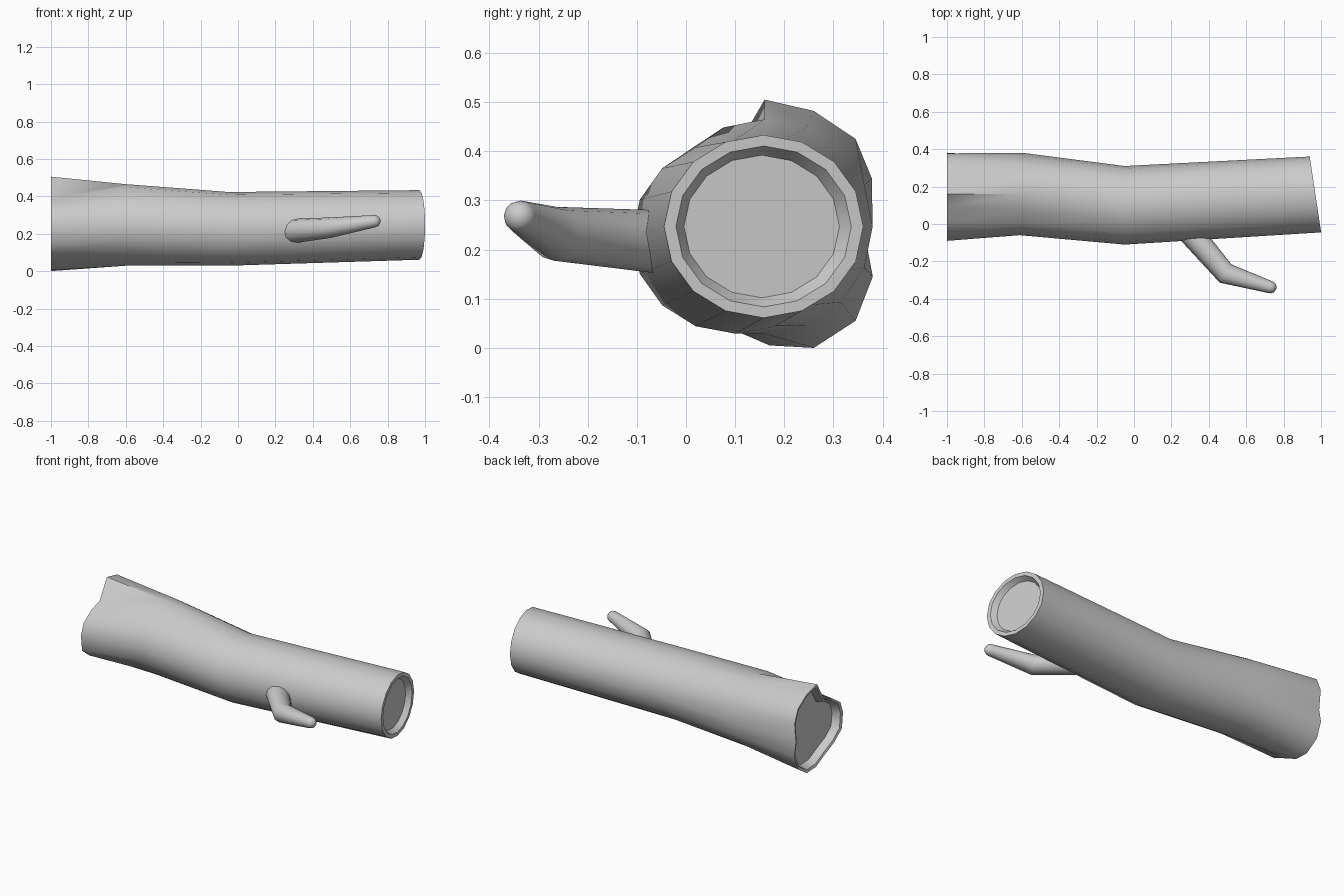
import bpy, bmesh
from math import cos, sin, pi
from mathutils import Vector

if "Cube" in bpy.data.objects:
    bpy.data.objects.remove(bpy.data.objects["Cube"])


def ring(center, tangent, r_side, r_up, n):
    """Ellipse of points across the tangent, clockwise from the top."""
    t = Vector(tangent).normalized()
    side = Vector((0, 0, 1)).cross(t).normalized()
    up = t.cross(side)
    c = Vector(center)
    return [c + side * r_side * sin(2 * pi * i / n) + up * r_up * cos(2 * pi * i / n)
            for i in range(n)]


def inset(points, scale, shift):
    """Shrunken copy of a ring, pushed along the shift vector."""
    c = sum(points, Vector()) / len(points)
    return [c + (p - c) * scale + Vector(shift) for p in points]


def loft(name, rings):
    bm = bmesh.new()
    loops = [[bm.verts.new(p) for p in r] for r in rings]
    n = len(loops[0])
    for a, b in zip(loops, loops[1:]):
        for i in range(n):
            j = (i + 1) % n
            bm.faces.new((a[i], a[j], b[j], b[i]))
    bm.faces.new(loops[0])
    bm.faces.new(loops[-1])
    bmesh.ops.recalc_face_normals(bm, faces=bm.faces)
    me = bpy.data.meshes.new(name)
    bm.to_mesh(me)
    bm.free()
    ob = bpy.data.objects.new(name, me)
    bpy.context.collection.objects.link(ob)
    bpy.context.view_layer.objects.active = ob
    ob.select_set(True)
    bpy.ops.object.shade_smooth_by_angle(angle=pi / 4)
    ob.select_set(False)
    return ob


# Trunk: lobed root end, gentle bend, round sawn end; both ends hollowed a little
lobed = [(.16, .505), (.26, .482), (.345, .425), (.378, .345), (.365, .225), (.38, .145),
         (.345, .055), (.26, 0), (.17, .005), (.09, .045), (-.01, .09), (-.08, .145),
         (-.09, .24), (-.065, .31), (.01, .36), (.09, .385)]
# ring() runs towards +side, which is +y for a tangent along +x
root = [Vector((-1, y, z)) for y, z in lobed]
sawn = ring((.97, .158, .247), (1, .15, 0), .205, .186, 16)
loft("trunk", [
    inset(root, .86, (.05, 0, 0)),
    inset(root, .93, (.005, 0, 0)),
    root,
    ring((-.6, .16, .247), (1, -.05, 0), .22, .218, 16),
    ring((-.05, .10, .226), (1, 0, 0), .21, .197, 16),
    sawn,
    inset(sawn, .88, (0, 0, 0)),
    inset(sawn, .78, (-.03, -.004, 0)),
])

# Branch stub: tapered, bent at the knee, rounded tip
tip_dir = Vector((.25, -.085, .035)).normalized()
tip = Vector((.73, -.338, .267))
branch = [
    ring((.28, -.02, .213), (.65, -.75, .05), .068, .066, 12),
    ring((.49, -.265, .232), (.85, -.55, .1), .058, .055, 12),
]
for k in range(4):
    a = k * pi / 7
    branch.append(ring(tip + tip_dir * .032 * sin(a), tip_dir,
                       .033 * cos(a), .033 * cos(a), 12))
loft("branch", branch)
